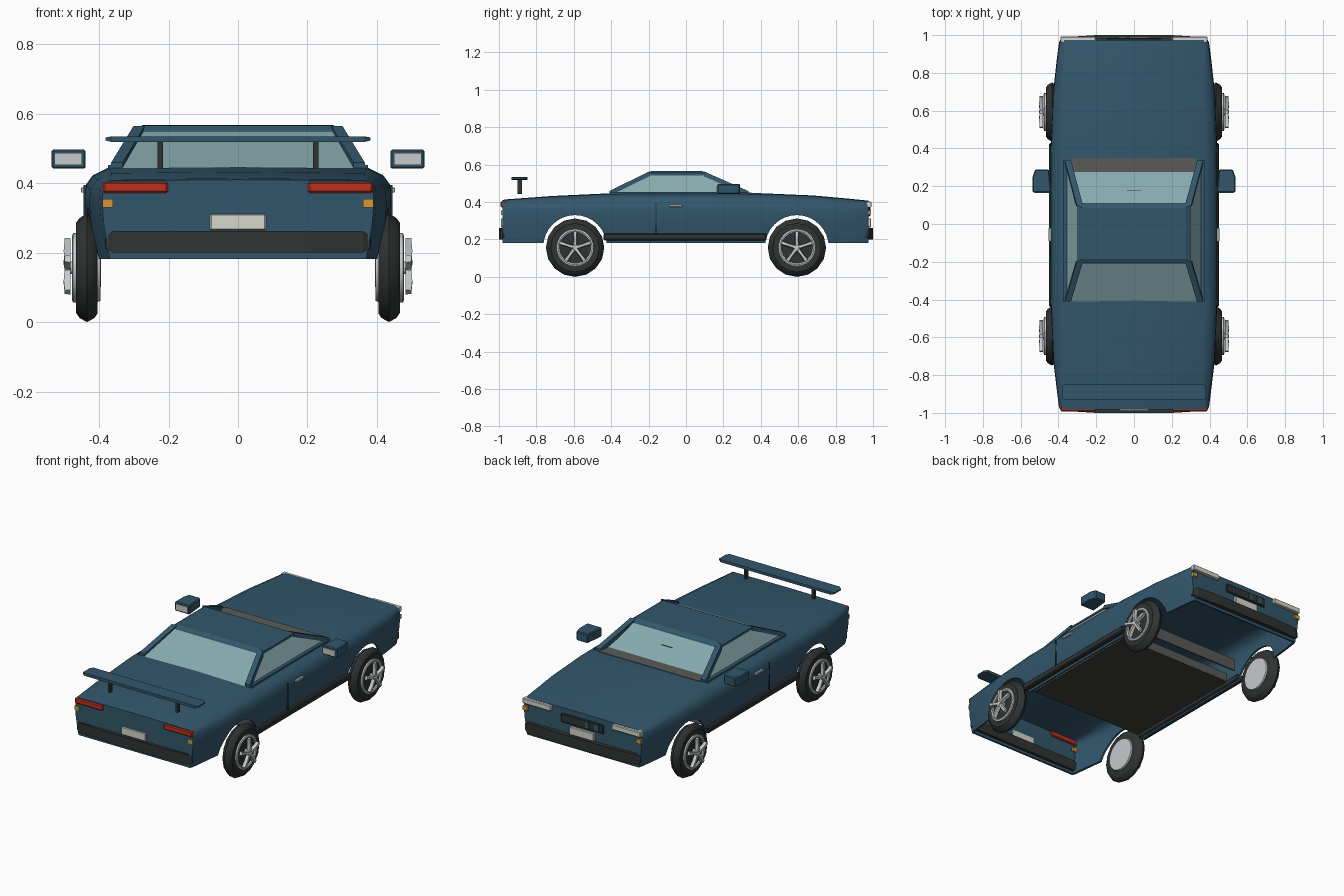
import bpy, bmesh, math
from mathutils import Vector

if "Cube" in bpy.data.objects:
    bpy.data.objects.remove(bpy.data.objects["Cube"])


def material(name, rgb):
    m = bpy.data.materials.new(name)
    m.diffuse_color = (*rgb, 1)
    m.use_nodes = True
    m.node_tree.nodes["Principled BSDF"].inputs["Base Color"].default_value = m.diffuse_color
    return m


BLUE = material("blue paint", (0.032, 0.094, 0.149))
DARK = material("dark rubber", (0.028, 0.033, 0.032))
GLASS = material("pale glass", (0.24, 0.40, 0.415))
SILVER = material("silver metal", (0.56, 0.59, 0.60))
RED = material("red lamp", (0.50, 0.032, 0.013))
ORANGE = material("orange lamp", (0.66, 0.31, 0.04))
CREAM = material("cream plate", (0.68, 0.68, 0.62))
COWL = material("interior grey", (0.10, 0.105, 0.096))
FLOOR = material("floor grey", (0.05, 0.05, 0.046))


def activate(ob):
    bpy.ops.object.select_all(action='DESELECT')
    ob.select_set(True)
    bpy.context.view_layer.objects.active = ob


def finish(name, bm, mat, mirror=False, smooth=0):
    bmesh.ops.recalc_face_normals(bm, faces=bm.faces[:])
    me = bpy.data.meshes.new(name)
    bm.to_mesh(me)
    bm.free()
    me.materials.append(mat)
    ob = bpy.data.objects.new(name, me)
    bpy.context.collection.objects.link(ob)
    if smooth:
        activate(ob)
        bpy.ops.object.shade_smooth_by_angle(angle=math.radians(smooth))
    if mirror:
        mod = ob.modifiers.new("mirror", 'MIRROR')
        mod.use_mirror_merge = False
    return ob


def loft(bm, rings, closed=True, caps=True):
    rows = [[bm.verts.new(p) for p in r] for r in rings]
    n = len(rows[0])
    for a, b in zip(rows, rows[1:]):
        for i in range(n if closed else n - 1):
            j = (i + 1) % n
            bm.faces.new((a[i], a[j], b[j], b[i]))
    if caps:
        bm.faces.new(rows[0])
        bm.faces.new(rows[-1])


def solid(name, rings, mat, mirror=False, bevel=0):
    bm = bmesh.new()
    loft(bm, rings)
    if bevel:
        bmesh.ops.bevel(bm, geom=bm.edges[:], offset=bevel, segments=1, affect='EDGES')
    return finish(name, bm, mat, mirror)


def box(name, x, y, z, mat, mirror=False, bevel=0):
    rings = [[(a, y[0], z[0]), (a, y[1], z[0]), (a, y[1], z[1]), (a, y[0], z[1])] for a in x]
    return solid(name, rings, mat, mirror, bevel)


def pane(name, pts, mat, depth, mirror=False):
    d = Vector(depth)
    return solid(name, [pts, [tuple(Vector(p) + d) for p in pts]], mat, mirror)


def lathe(name, profile, yc, zc, n, mat, smooth=35):
    # closed (x, radius) profile turned about the axle, copied to both sides
    bm = bmesh.new()
    rows = []
    for k in range(n + 1):
        a = 2 * math.pi * k / n
        rows.append([(x, yc + r * math.sin(a), zc + r * math.cos(a)) for x, r in profile])
    loft(bm, rows, caps=False)
    bmesh.ops.remove_doubles(bm, verts=bm.verts[:], dist=1e-5)
    return finish(name, bm, mat, True, smooth)


# body shell, open underneath; k scales the shoulder rounding
def section(y, w, top, k):
    half = [(w - .022, .182), (w - .005, .28), (w, .34), (w - .003, top - .052 * k),
            (w - .025 * k, top - .022 * k), (w - .07 * k, top)]
    return ([(x, y, z) for x, z in half] + [(0, y, top + .003)]
            + [(-x, y, z) for x, z in reversed(half)])


STATIONS = [(-.982, .391, .407, .35), (-.965, .398, .411, .45), (-.72, .428, .429, .9),
            (-.42, .441, .443, 1), (0, .443, .445, 1), (.40, .441, .444, 1), (.68, .430, .432, .9),
            (.88, .408, .414, .6), (.96, .397, .406, .4), (.975, .391, .404, .35)]
bm = bmesh.new()
loft(bm, [section(*s) for s in STATIONS], closed=False)
body = finish("body", bm, BLUE)
# the section is an open curve, so orient the shell by its roof
me = body.data
if sum(p.normal.z * p.area for p in me.polygons) < 0:
    me.flip_normals()
mod = body.modifiers.new("thickness", 'SOLIDIFY')
mod.thickness, mod.offset = .012, -1

# wheel arch openings
WHEEL_Y, WHEEL_Z = (-.593, .593), .156
cutters = []
for y in WHEEL_Y:
    bm = bmesh.new()
    loft(bm, [[(x, y + .17 * math.sin(k * math.pi / 16), .16 + .17 * math.cos(k * math.pi / 16))
               for k in range(32)] for x in (-.6, .6)])
    c = finish("arch_cutter", bm, BLUE)
    c.hide_render = True
    mod = body.modifiers.new("arch", 'BOOLEAN')
    mod.object, mod.operation, mod.solver = c, 'DIFFERENCE', 'EXACT'
    cutters.append(c)
activate(body)
bpy.ops.object.convert(target='MESH')
bpy.ops.object.shade_smooth_by_angle(angle=math.radians(40))
for c in cutters:
    bpy.data.objects.remove(c)

# wheels
for y, end in zip(WHEEL_Y, ("rear", "front")):
    lathe(end + "_tyre", [(.404, .09), (.404, .13), (.413, .144), (.435, .156), (.456, .144),
                          (.466, .13), (.466, .09)], y, WHEEL_Z, 16, DARK)
    lathe(end + "_rim_back", [(.394, 0), (.396, .095), (.41, .1), (.41, 0)], y, WHEEL_Z, 24, SILVER)
    lathe(end + "_rim_disc", [(.44, 0), (.44, .095), (.466, .095), (.466, 0)], y, WHEEL_Z, 24, DARK)
    lathe(end + "_rim_ring", [(.46, .083), (.46, .1), (.475, .1), (.478, .091), (.475, .083)],
          y, WHEEL_Z, 24, SILVER)
    lathe(end + "_hub", [(.464, 0), (.464, .018), (.496, .018), (.5, .013), (.5, 0)],
          y, WHEEL_Z, 12, SILVER)
    for k in range(5):
        a = 2 * math.pi * k / 5
        out = Vector((0, math.sin(a), math.cos(a)))
        side = Vector((0, math.cos(a), -math.sin(a)))
        rings = []
        for r, w, x0, x1 in ((.008, .011, .482, .499), (.05, .009, .482, .502), (.086, .012, .482, .499)):
            c = Vector((0, y, WHEEL_Z)) + out * r
            rings.append([tuple(c + side * s * w + Vector((x, 0, 0)))
                          for s, x in ((-1, x0), (1, x0), (.7, x1), (-.7, x1))])
        solid(end + "_spoke", rings, SILVER, True)

# roof
solid("roof", [[(-.30, -.212, .543), (.30, -.212, .543), (.30, .112, .543), (-.30, .112, .543)],
               [(-.298, -.205, .555), (.298, -.205, .555), (.298, .105, .555), (-.298, .105, .555)],
               [(-.275, -.185, .566), (.275, -.185, .566), (.275, .085, .567), (-.275, .085, .567)]], BLUE)


# pillars and window rails
def bar(name, p, q, w, h):
    solid(name, [[(c[0] + a * w, c[1], c[2] + b * h)
                  for a, b in ((-1, -1), (1, -1), (.7, 1), (-1, 1))] for c in (p, q)], BLUE, True)


bar("front_pillar", (.288, .095, .551), (.352, .335, .445), .019, .013)
bar("rear_pillar", (.288, -.195, .551), (.352, -.41, .446), .019, .013)
box("window_sill_rail", (.345, .375), (-.41, .335), (.436, .453), BLUE, True)

# glass
pane("windscreen", [(-.285, .10, .552), (.285, .10, .552), (.335, .285, .444), (-.335, .285, .444)],
     GLASS, (0, -.004, -.004))
pane("rear_window", [(-.285, -.20, .552), (.285, -.20, .552), (.345, -.414, .442), (-.345, -.414, .442)],
     GLASS, (0, .004, -.004))
pane("side_window", [(.292, -.195, .548), (.292, .09, .548), (.358, .31, .448), (.358, -.395, .448)],
     GLASS, (-.004, 0, -.003), True)
pane("cowl", [(-.34, .275, .448), (.34, .275, .448), (.33, .35, .448), (-.33, .35, .448)],
     COWL, (0, 0, .003))
box("inside_mirror_edge", (-.037, .037), (.177, .181), (.50, .507), DARK)

# spoiler
solid("spoiler", [[(x, -.89 - d, z), (x, -.89 + d, z), (x, -.89 + d, z2), (x, -.89 - d, z2)]
                  for x, d, z, z2 in ((-.382, .03, .523, .531), (-.365, .043, .519, .535),
                                      (.365, .043, .519, .535), (.382, .03, .523, .531))], BLUE)
box("spoiler_post", (.216, .232), (-.90, -.878), (.443, .525), DARK, True)

# door mirrors
solid("door_mirror", [[(.438, .168, z), (.537, .168, z), (.537, .25, z), (.524, .288, z), (.45, .288, z)]
                      for z in (.442, .497)], BLUE, True, .005)
box("mirror_glass", (.449, .528), (.163, .17), (.453, .487), SILVER, True)

# doors and sills
box("sill", (.40, .449), (-.44, .43), (.195, .232), DARK, True, .006)
box("door_seam", (.438, .4445), (-.162, -.157), (.232, .395), DARK, True)
box("door_handle", (.436, .452), (-.092, -.02), (.373, .387), SILVER, True, .002)

# floor tub and bulkhead
box("floor", (-.38, .38), (-.42, .36), (.20, .208), FLOOR)
box("tub_side", (.37, .381), (-.42, .36), (.204, .255), COWL, True)
box("tub_front", (-.38, .38), (.35, .361), (.204, .255), COWL)
box("bulkhead", (-.40, .40), (.40, .41), (.26, .33), COWL)

# bumpers, plates and indicators at both ends
for s, end in ((-1, "rear"), (1, "front")):
    outline = [(-.382, .978, .014), (-.36, .99, 0), (-.2, 1, 0), (.2, 1, 0), (.36, .99, 0), (.382, .978, .014)]
    solid(end + "_bumper",
          [[(x, s * .955, .2 + d), (x, s * y, .2 + d), (x, s * y, .262 - d), (x, s * .955, .262 - d)]
           for x, y, d in outline], DARK)
    box(end + "_number_plate", (-.08, .08), (s * .972, s * .99), (.265, .312), CREAM, False, .003)
    box(end + "_indicator", (.36, .39), (s * .962, s * .988), (.33, .355), ORANGE, True)
box("tail_lamp", (.202, .388), (-.992, -.962), (.372, .404), RED, True, .005)
box("headlamp", (.202, .39), (.96, .992), (.37, .403), CREAM, True, .004)

# grille
box("grille", (-.14, .14), (.965, .984), (.322, .375), DARK, False, .004)
for x0, x1 in ((-.045, -.022), (-.112, -.082)):
    box("grille_bar", (x0, x1), (.97, .987), (.328, .369), BLUE)
